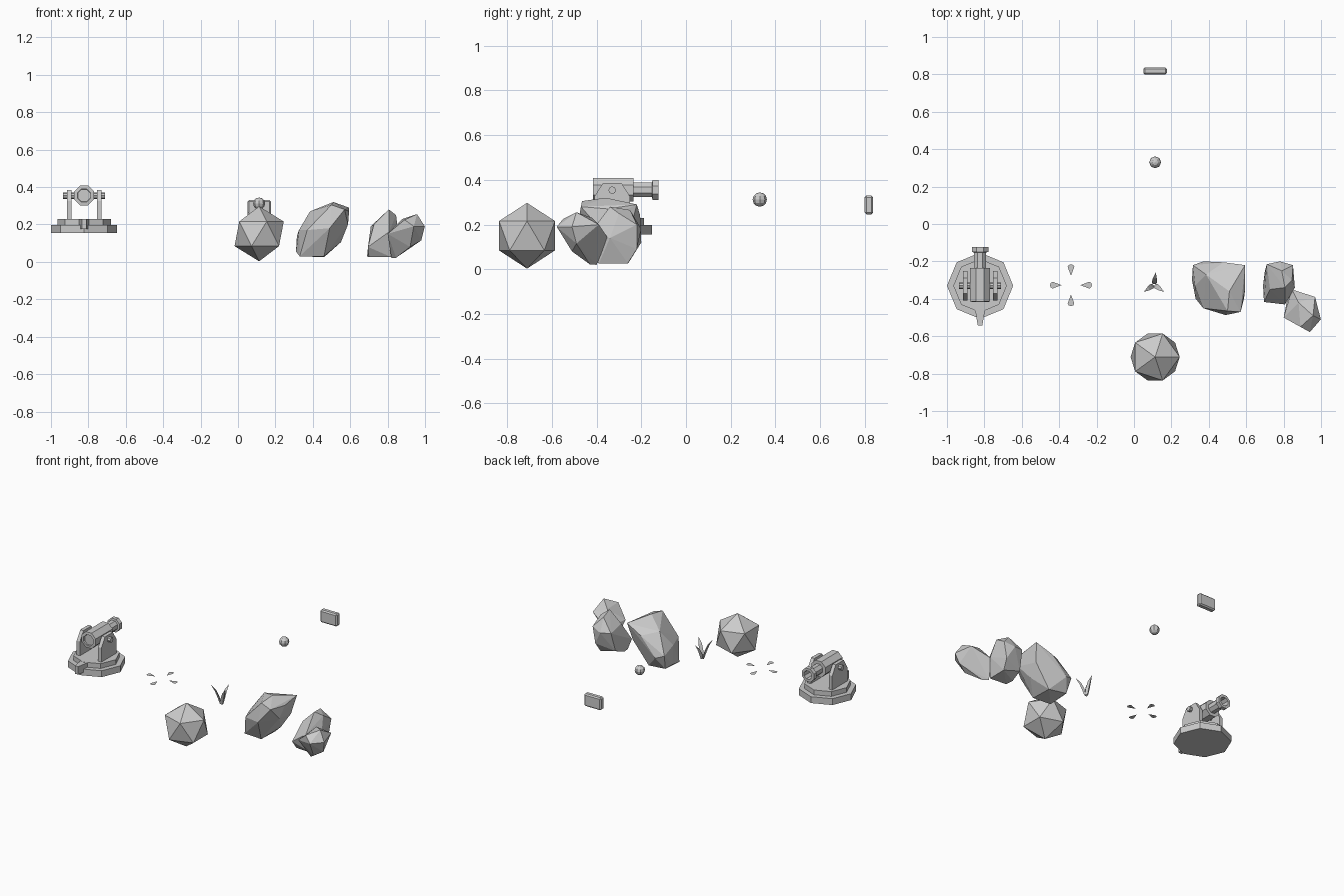
import bpy, bmesh
from math import sin, cos, pi, radians
from mathutils import Vector, Matrix

if "Cube" in bpy.data.objects:
    bpy.data.objects.remove(bpy.data.objects["Cube"])


def finish(bm, name, loc=(0, 0, 0)):
    bmesh.ops.recalc_face_normals(bm, faces=bm.faces[:])
    me = bpy.data.meshes.new(name)
    bm.to_mesh(me)
    bm.free()
    ob = bpy.data.objects.new(name, me)
    ob.location = loc
    bpy.context.collection.objects.link(ob)
    return ob


def prism(name, pts, depth, loc, place):
    """Extrude a flat outline; place(a, b, t) maps it into space."""
    bm = bmesh.new()
    lo = [bm.verts.new(place(a, b, depth[0])) for a, b in pts]
    hi = [bm.verts.new(place(a, b, depth[1])) for a, b in pts]
    n = len(pts)
    bm.faces.new(lo)
    bm.faces.new(hi)
    for i in range(n):
        j = (i + 1) % n
        bm.faces.new((lo[i], lo[j], hi[j], hi[i]))
    return finish(bm, name, loc)


def lathe_y(name, profile, loc, n=8):
    """Turn a (radius, y) profile round the y axis, flat side up."""
    bm = bmesh.new()
    rings = [[bm.verts.new((r * cos((i + .5) * 2 * pi / n), y, r * sin((i + .5) * 2 * pi / n)))
              for i in range(n)] for r, y in profile]
    for a, b in zip(rings, rings[1:]):
        for i in range(n):
            j = (i + 1) % n
            bm.faces.new((a[i], a[j], b[j], b[i]))
    bm.faces.new(rings[0])
    bm.faces.new(rings[-1])
    return finish(bm, name, loc)


def rock(name, pts):
    bm = bmesh.new()
    for p in pts:
        bm.verts.new(p)
    res = bmesh.ops.convex_hull(bm, input=bm.verts[:])
    loose = [v for v in bm.verts if not v.link_faces]
    bmesh.ops.delete(bm, geom=loose, context='VERTS')
    return finish(bm, name)


def ngon(r, n=8):
    return [(r * cos(i * 2 * pi / n), r * sin(i * 2 * pi / n)) for i in range(n)]


flat = lambda a, b, t: (a, b, t)
side = lambda a, b, t: (t, a, b)
T = (-.823, -.33, 0)

# Turret base: two octagonal steps and a pointed tail
prism("turret_base", ngon(.177), (.155, .198), T, flat)
prism("turret_step", ngon(.143), (.198, .23), T, flat)
prism("turret_tail", [(-.03, -.11), (.03, -.11), (.012, -.213), (-.012, -.213)],
      (.175, .229), T, flat)

# Barrel brackets and pivot pins
outline = [(-.08, .23), (.08, .23), (.08, .325), (.042, .385), (-.042, .385), (-.08, .325)]
for s, label in ((-1, "left"), (1, "right")):
    prism(label + "_bracket", outline, (s * .068, s * .092), T, side)
    prism(label + "_pin", [(a, b + .354) for a, b in ngon(.017)], (s * .04, s * .113), T, side)

# Barrel with stepped muzzle, bore and breech recess
lathe_y("barrel", [(.036, -.078), (.038, -.087), (.057, -.085), (.057, .096), (.035, .096),
                   (.035, .178), (.048, .18), (.048, .208), (.03, .208), (.03, .14)],
        (T[0], T[1], .355))

# Flash petals: flat kites around a centre
bm = bmesh.new()
for k in range(4):
    rot = Matrix.Rotation(k * pi / 2, 4, 'Z')
    bm.faces.new([bm.verts.new(rot @ Vector((x, y, 0))) for x, y in
                  ((.05, 0), (.098, -.018), (.108, -.012), (.112, 0), (.108, .012), (.098, .018))])
finish(bm, "flash_petals", (-.337, -.327, .194))

# Grass tuft: three curved, tapering blades
bm = bmesh.new()
for ang, top in ((82, .253), (215, .268), (325, .26)):
    rot = Matrix.Rotation(radians(ang), 4, 'Z')
    rings = []
    for r, f, w in ((.004, 0, .009), (.014, .33, .014), (.034, .7, .011)):
        z = .143 + f * (top - .143)
        rings.append([bm.verts.new(rot @ Vector(p)) for p in
                      ((r, -w, z), (r + w * .8, 0, z - .004), (r, w, z))])
    tip = bm.verts.new(rot @ Vector((.066, 0, top)))
    bm.faces.new(rings[0])
    for a, b in zip(rings, rings[1:]):
        for i in range(3):
            j = (i + 1) % 3
            bm.faces.new((a[i], a[j], b[j], b[i]))
    for i in range(3):
        bm.faces.new((rings[-1][i], rings[-1][(i + 1) % 3], tip))
finish(bm, "grass_tuft", (.107, -.325, 0))

# Faceted boulder
bm = bmesh.new()
bmesh.ops.create_icosphere(bm, subdivisions=1, radius=.147)
finish(bm, "round_boulder", (.113, -.711, .15))

# Shot ball
bm = bmesh.new()
bmesh.ops.create_uvsphere(bm, u_segments=8, v_segments=6, radius=.032)
finish(bm, "shot_ball", (.113, .33, .312))

# Bevelled plate
bm = bmesh.new()
bmesh.ops.create_cube(bm, size=1)
bmesh.ops.scale(bm, vec=(.126, .038, .084), verts=bm.verts[:])
bmesh.ops.bevel(bm, geom=bm.edges[:], offset=.008, segments=1, affect='EDGES')
finish(bm, "plate", (.113, .818, .288))

# Leaning rock
rock("leaning_rock", [
    (.51, -.36, .32), (.594, -.35, .27), (.594, -.22, .29), (.50, -.465, .305), (.57, -.47, .28),
    (.385, -.27, .27), (.48, -.205, .24), (.326, -.33, .17), (.315, -.22, .14), (.37, -.45, .17),
    (.49, -.487, .18), (.588, -.40, .20), (.57, -.25, .17), (.37, -.2, .12), (.31, -.30, .055),
    (.33, -.40, .03), (.46, -.41, .03), (.46, -.26, .025), (.33, -.25, .04), (.55, -.33, .105)])

# Twin rock: two overlapping lumps
rock("twin_rock_back", [
    (.807, -.34, .28), (.845, -.30, .25), (.79, -.25, .265), (.71, -.215, .19), (.78, -.2, .18),
    (.85, -.22, .20), (.727, -.35, .20), (.807, -.43, .16), (.695, -.417, .08), (.69, -.33, .03),
    (.70, -.25, .06), (.82, -.26, .027), (.83, -.22, .09), (.82, -.39, .025), (.70, -.38, .025),
    (.86, -.34, .14)])
rock("twin_rock_front", [
    (.957, -.49, .255), (.88, -.42, .23), (.968, -.39, .20), (.999, -.51, .19), (.94, -.578, .19),
    (.98, -.49, .115), (.89, -.55, .225), (.80, -.50, .15), (.845, -.35, .14), (.82, -.40, .02),
    (.845, -.43, .022), (.92, -.51, .08)])
